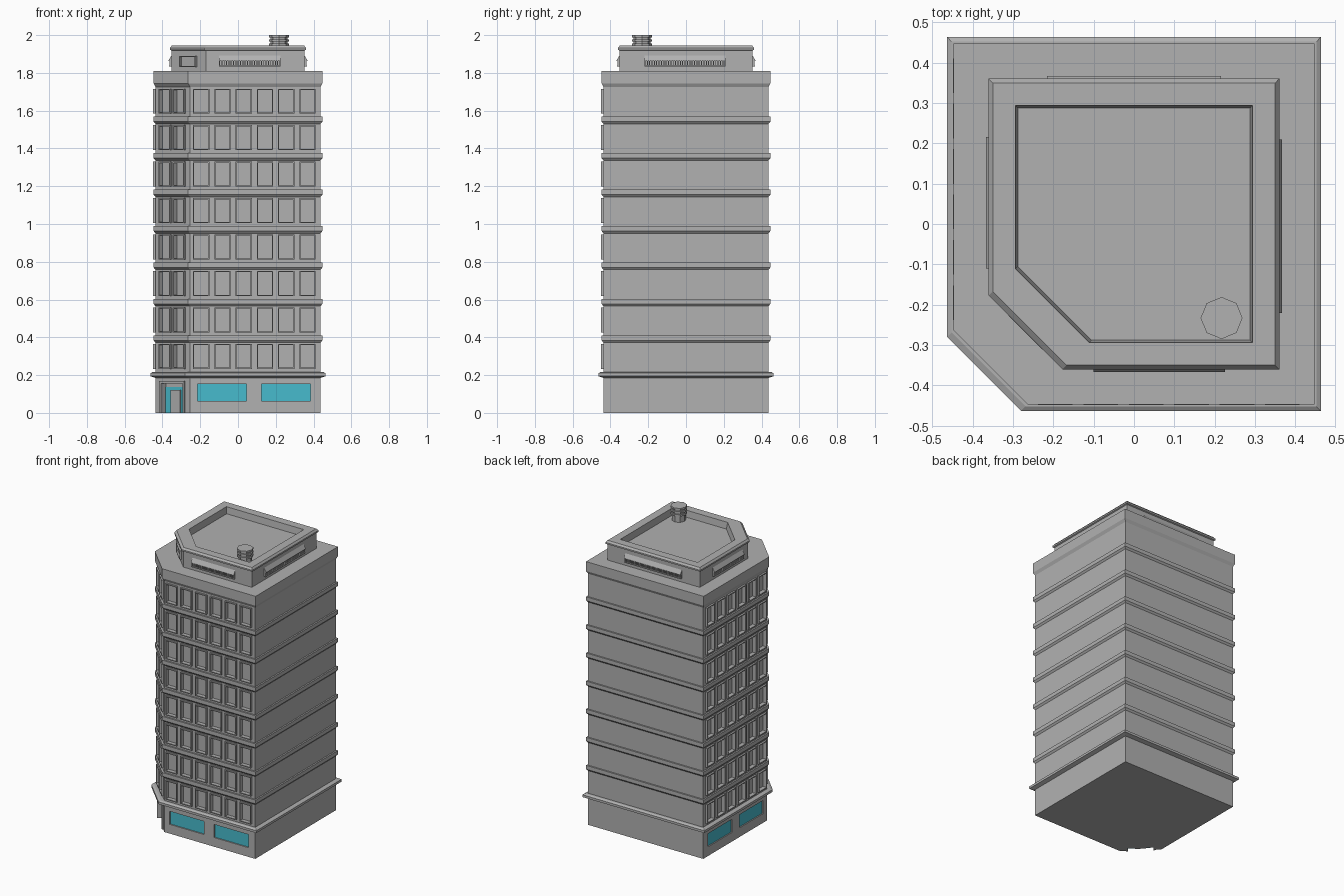
import bpy
import bmesh
from math import sqrt
from mathutils import Vector

cube = bpy.data.objects.get("Cube")
if cube:
    bpy.data.objects.remove(cube, do_unlink=True)


def make_material(name, color):
    mat = bpy.data.materials.new(name)
    mat.use_nodes = True
    mat.diffuse_color = color
    mat.node_tree.nodes["Principled BSDF"].inputs["Base Color"].default_value = color
    return mat


STONE = make_material("grey stone", (0.44, 0.44, 0.44, 1))
GLASS = make_material("teal glass", (0.064, 0.50, 0.61, 1))

WALL = 0.437      # half width of the tower wall
ROOM = 0.352      # half width of the rooftop room
CUT = 0.183       # corner cut along each side


def finish(name, bm, mat=STONE):
    bmesh.ops.recalc_face_normals(bm, faces=bm.faces)
    mesh = bpy.data.meshes.new(name)
    bm.to_mesh(mesh)
    bm.free()
    mesh.materials.append(mat)
    obj = bpy.data.objects.new(name, mesh)
    bpy.context.collection.objects.link(obj)
    return obj


def loft(name, profile):
    """Stack square outlines with one cut corner; profile is (half width, z)."""
    bm = bmesh.new()
    rings = []
    for s, z in profile:
        c = CUT - s
        outline = [(s, -s), (s, s), (-s, s), (-s, c), (c, -s)]
        rings.append([bm.verts.new((x, y, z)) for x, y in outline])
    for low, high in zip(rings, rings[1:]):
        for i in range(len(low)):
            j = (i + 1) % len(low)
            bm.faces.new((low[i], low[j], high[j], high[i]))
    bm.faces.new(rings[0])
    bm.faces.new(rings[-1])
    return finish(name, bm)


def side(name, s):
    """Origin, along and outward directions of one wall."""
    if name == "corner":
        m = CUT / 2 - s
        return Vector((m, m, 0)), Vector((1, -1, 0)) / sqrt(2), Vector((-1, -1, 0)) / sqrt(2)
    along, out = {"front": ((1, 0, 0), (0, -1, 0)), "left": ((0, 1, 0), (-1, 0, 0)),
                  "back": ((1, 0, 0), (0, 1, 0)), "right": ((0, 1, 0), (1, 0, 0))}[name]
    return Vector(out) * s, Vector(along), Vector(out)


def prism(bm, wall, u0, u1, section):
    """Extrude a (depth, z) section along a wall."""
    origin, along, out = wall
    ends = [[bm.verts.new(origin + along * u + out * d + Vector((0, 0, z)))
             for d, z in section] for u in (u0, u1)]
    for end in ends:
        bm.faces.new(end)
    for i in range(len(section)):
        j = (i + 1) % len(section)
        bm.faces.new((ends[0][i], ends[0][j], ends[1][j], ends[1][i]))


def box(bm, wall, u0, u1, z0, z1, d0, d1):
    prism(bm, wall, u0, u1, [(d0, z0), (d1, z0), (d1, z1), (d0, z1)])


def frame(bm, wall, u0, u1, z0, z1, t, d, sill=True):
    box(bm, wall, u0 - t, u0, z0, z1, 0, d)
    box(bm, wall, u1, u1 + t, z0, z1, 0, d)
    box(bm, wall, u0 - t, u1 + t, z1, z1 + t, 0, d)
    if sill:
        box(bm, wall, u0 - t, u1 + t, z0 - t, z0, 0, d)


# Tower: base, ledge, storey bands and top cornice in one profile
storeys = [0.217 + 0.193 * k for k in range(8)]
profile = [(WALL, 0), (WALL, 0.185), (0.463, 0.194), (0.463, 0.21), (0.452, 0.217), (WALL, 0.217)]
for t in storeys[1:]:
    profile += [(WALL, t - 0.038), (0.447, t - 0.026), (0.447, t), (WALL, t)]
profile += [(WALL, 1.725), (0.447, 1.745), (0.447, 1.81)]
tower = loft("tower", profile)

# Window openings and their raised frames, shop windows, doorway
cuts, frames, panes = bmesh.new(), bmesh.new(), bmesh.new()
columns = {"front": [-0.195 + 0.1125 * i for i in range(6)], "corner": [-0.053, 0.053]}
columns["left"] = columns["front"]
for name, centres in columns.items():
    wall = side(name, WALL)
    for t in storeys:
        for c in centres:
            opening = (c - 0.037, c + 0.037, t + 0.022, t + 0.142)
            box(cuts, wall, *opening, -0.015, 0.05)
            frame(frames, wall, *opening, 0.006, 0.012)
    if name != "corner":
        for u in (-0.214, 0.124):
            box(cuts, wall, u, u + 0.26, 0.063, 0.153, -0.012, 0.05)
            box(panes, wall, u, u + 0.26, 0.063, 0.153, -0.014, -0.008)
finish("window_frames", frames)
finish("shop_windows", panes, GLASS)

corner = side("corner", WALL)
box(cuts, corner, -0.08, 0.08, -0.02, 0.155, -0.03, 0.05)
cutter = finish("opening_cutter", cuts)
cutter.hide_render = True
mod = tower.modifiers.new("openings", "BOOLEAN")
mod.operation = "DIFFERENCE"
mod.solver = "EXACT"
mod.object = cutter
bpy.context.view_layer.objects.active = tower
bpy.ops.object.modifier_apply(modifier=mod.name)
bpy.data.objects.remove(cutter, do_unlink=True)

# Entrance on the cut corner
bm = bmesh.new()
frame(bm, corner, -0.08, 0.08, 0, 0.155, 0.013, 0.008, sill=False)
finish("door_surround", bm)
bm = bmesh.new()
box(bm, corner, -0.08, 0.08, 0, 0.137, -0.032, -0.025)
finish("door_glazing", bm, GLASS)
bm = bmesh.new()
box(bm, corner, -0.035, 0.035, 0, 0.12, -0.03, -0.018)
finish("door", bm)

# Rooftop room with a sunken roof behind its parapet
loft("rooftop_room", [(ROOM, 1.80), (ROOM, 1.918), (0.36, 1.922), (0.36, 1.932),
                      (0.35, 1.945), (0.294, 1.945), (0.288, 1.90)])

# Louvred vents under sloping hoods
hoods, slats = bmesh.new(), bmesh.new()
vents = {"front": (-0.10, 0.225), "right": (-0.22, 0.21),
         "back": (-0.215, 0.215), "left": (-0.11, 0.215)}
for name, (u0, u1) in vents.items():
    wall = side(name, ROOM)
    prism(hoods, wall, u0, u1, [(0, 1.862), (0.015, 1.862), (0.015, 1.868), (0, 1.893)])
    box(hoods, wall, u0, u1, 1.834, 1.838, 0, 0.013)
    n = round((u1 - u0) / 0.0125)
    for i in range(n + 1):
        u = u0 + (u1 - u0 - 0.005) * i / n
        box(slats, wall, u, u + 0.005, 1.838, 1.862, 0, 0.01)
finish("vent_hoods", hoods)
finish("vent_slats", slats)

bm = bmesh.new()
frame(bm, side("corner", ROOM), -0.054, 0.054, 1.836, 1.884, 0.006, 0.012)
finish("corner_vent_frame", bm)

# Ribbed eight-sided chimney
bm = bmesh.new()
for r, z0, z1 in [(0.044, 1.90, 1.99), (0.052, 1.988, 2.0),
                  (0.052, 1.966, 1.978), (0.052, 1.944, 1.956)]:
    made = bmesh.ops.create_cone(bm, cap_ends=True, segments=8, radius1=r, radius2=r, depth=z1 - z0)
    bmesh.ops.translate(bm, verts=made["verts"], vec=(0.217, -0.233, (z0 + z1) / 2))
finish("chimney", bm)
